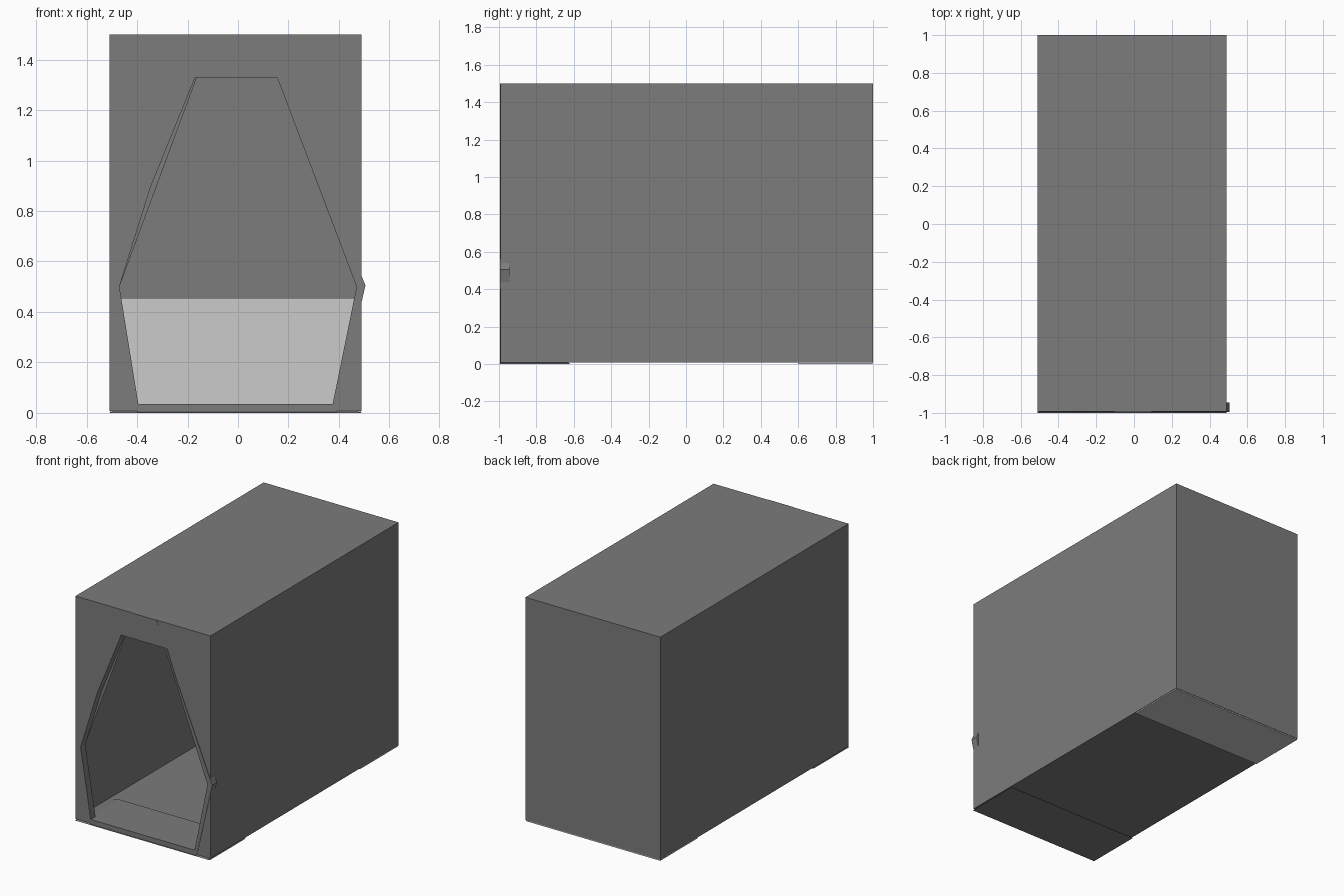
import bpy, bmesh

if "Cube" in bpy.data.objects:
    bpy.data.objects.remove(bpy.data.objects["Cube"])

LEFT, RIGHT, TOP = -0.51, 0.49, 1.5
FRONT, BACK, FLOOR = -0.992, 1.0, 0.008

dark = bpy.data.materials.new("dark_grey")
dark.diffuse_color = (0.2, 0.2, 0.2, 1)
dark.use_nodes = True
dark.node_tree.nodes["Principled BSDF"].inputs["Base Color"].default_value = dark.diffuse_color


def make(name, faces, mat=dark):
    """Object from a list of faces, each a list of points."""
    bm = bmesh.new()
    for pts in faces:
        bm.faces.new([bm.verts.new(p) for p in pts])
    bmesh.ops.remove_doubles(bm, verts=bm.verts, dist=1e-5)
    bmesh.ops.recalc_face_normals(bm, faces=bm.faces)
    me = bpy.data.meshes.new(name)
    bm.to_mesh(me)
    bm.free()
    ob = bpy.data.objects.new(name, me)
    bpy.context.collection.objects.link(ob)
    if mat:
        me.materials.append(mat)
    return ob


def strips(a, b):
    """Quads joining two closed loops."""
    n = len(a)
    return [[a[i], a[(i + 1) % n], b[(i + 1) % n], b[i]] for i in range(n)]


def rect(x0, x1, y0, y1, z):
    return [(x0, y0, z), (x1, y0, z), (x1, y1, z), (x0, y1, z)]


def frustum(name, lower, upper, mat=dark):
    return make(name, strips(lower, upper) + [lower, upper], mat)


# Doorway outlines, listed from bottom left over the top to bottom right
inner = [(-0.395, 0.035), (-0.47, 0.5), (-0.21, 1.33),
         (0.17, 1.33), (0.47, 0.5), (0.375, 0.035)]
outer = [(-0.40, 0.002), (-0.505, 0.505), (-0.1, 1.5),
         (0.09, 1.5), (0.505, 0.505), (0.39, 0.002)]

# Thin outer shell with the doorway cut out of its front
low = rect(LEFT, RIGHT, FRONT, BACK, FLOOR)
high = rect(LEFT, RIGHT, FRONT, BACK, TOP)
walls = strips(low, high)[1:]
front = [(LEFT, FLOOR), (LEFT, TOP), (RIGHT, TOP), (RIGHT, FLOOR), (0.37, FLOOR)]
front += inner[::-1] + [(-0.39, FLOOR)]
make("shell", walls + [low, high, [(x, FRONT, z) for x, z in front]])

# Door frame ring, its outer corners just breaking through the shell
loops = [[(x, y, z) for x, z in prof]
         for prof, y in ((inner, -0.995), (outer, -0.995), (outer, -0.945), (inner, -0.945))]
make("door_frame", [q for i in range(4) for q in strips(loops[i], loops[(i + 1) % 4])])

# Low bevelled threshold at the entrance
frustum("threshold", rect(LEFT, RIGHT, -1.0, -0.62, 0),
        rect(-0.425, 0.405, -0.95, -0.66, 0.035))

# Pale bench across the back
frustum("rear_bench", rect(LEFT + 0.003, RIGHT - 0.003, 0.6, BACK - 0.003, 0),
        rect(LEFT + 0.003, RIGHT - 0.003, 0.6, BACK - 0.003, 0.455), None)
